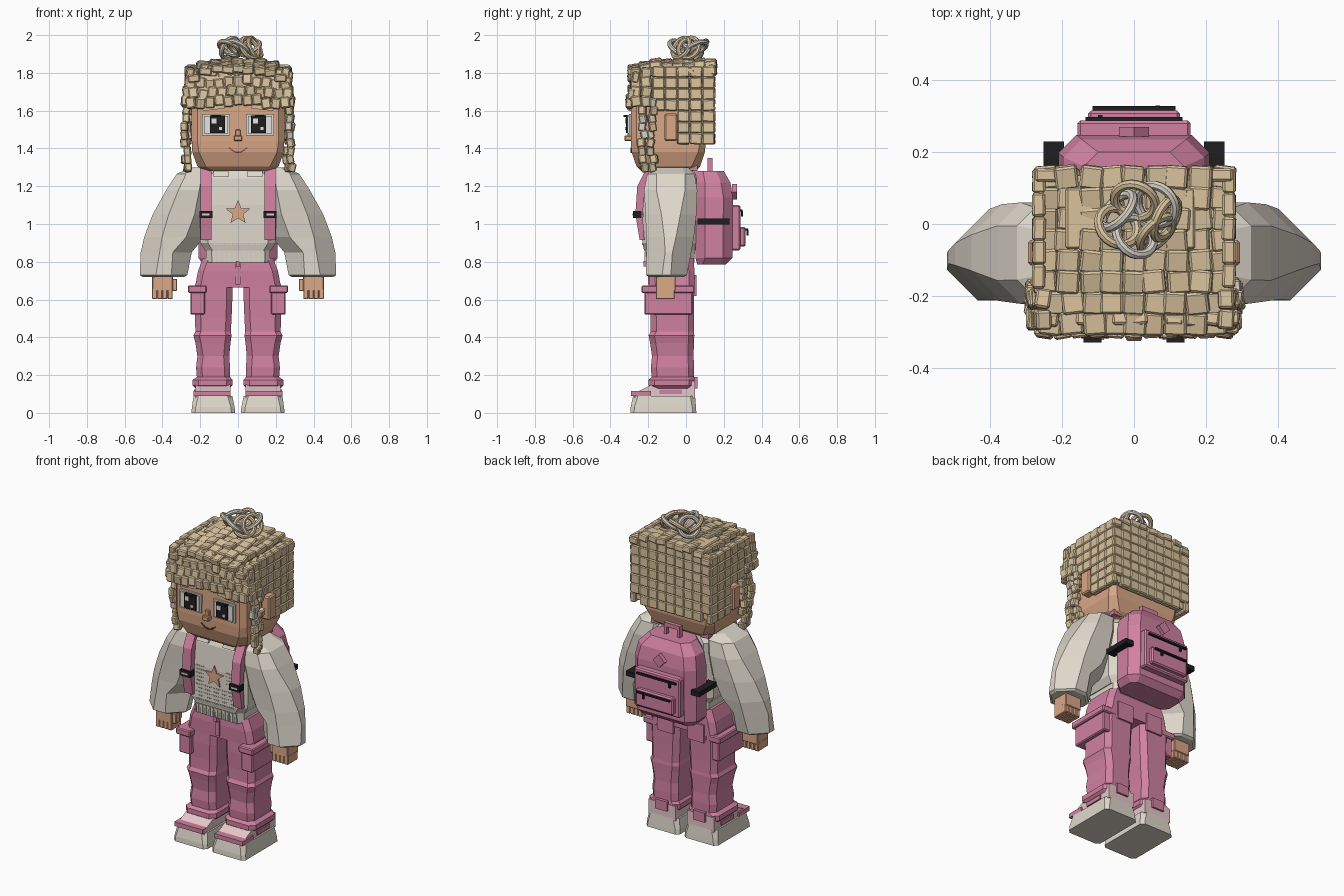
import bpy, bmesh, math, random
from mathutils import Matrix, Euler

random.seed(4)


def material(name, r, g, b):
    m = bpy.data.materials.new(name)
    lin = [(v / 255 / 12.92 if v < 11 else ((v / 255 + 0.055) / 1.055) ** 2.4) for v in (r, g, b)]
    m.diffuse_color = (*lin, 1)
    return m


SKIN = material("skin", 220, 168, 135)
HAIR = material("hair_tan", 219, 196, 158)
PALE = material("hair_pale", 214, 208, 198)
SHIRT = material("cream_cloth", 222, 215, 203)
PINK = material("pink_cloth", 209, 129, 160)
BLUSH = material("pale_pink", 232, 200, 204)
BLACK = material("black", 32, 30, 32)
WHITE = material("white", 235, 232, 228)
BROWN = material("brown", 120, 72, 58)


def finish(name, bm, mats, bevel=0.0):
    if bevel:
        bmesh.ops.bevel(bm, geom=bm.edges[:], offset=bevel, segments=1, affect='EDGES')
    bmesh.ops.recalc_face_normals(bm, faces=bm.faces[:])
    me = bpy.data.meshes.new(name)
    bm.to_mesh(me)
    bm.free()
    for m in mats:
        me.materials.append(m)
    ob = bpy.data.objects.new(name, me)
    bpy.context.collection.objects.link(ob)
    return ob


def cube(bm, c, size, rot=(0, 0, 0), mat=0):
    mtx = Matrix.Translation(c) @ Euler(rot).to_matrix().to_4x4() @ Matrix.Diagonal((*size, 1))
    for v in bmesh.ops.create_cube(bm, size=1, matrix=mtx)["verts"]:
        for f in v.link_faces:
            f.material_index = mat


def boxes(name, mat, bounds, mirror=False, bevel=0.0):
    """Boxes given as x0, x1, y0, y1, z0, z1."""
    bm = bmesh.new()
    for x0, x1, y0, y1, z0, z1 in bounds:
        for s in ((1, -1) if mirror else (1,)):
            cube(bm, (s * (x0 + x1) / 2, (y0 + y1) / 2, (z0 + z1) / 2), (x1 - x0, y1 - y0, z1 - z0))
    return finish(name, bm, [mat], bevel)


def loft(name, mat, rings, mirror=False):
    """Stacked chamfered rectangles given as z, x0, x1, y0, y1, chamfer."""
    bm = bmesh.new()
    for s in ((1, -1) if mirror else (1,)):
        loops = []
        for z, x0, x1, y0, y1, c in rings:
            pts = [(x0 + c, y0), (x1 - c, y0), (x1, y0 + c), (x1, y1 - c),
                   (x1 - c, y1), (x0 + c, y1), (x0, y1 - c), (x0, y0 + c)]
            loops.append([bm.verts.new((s * x, y, z)) for x, y in pts])
        for a, b in zip(loops, loops[1:]):
            for i in range(8):
                j = (i + 1) % 8
                bm.faces.new((a[i], a[j], b[j], b[i]))
        bm.faces.new(loops[0])
        bm.faces.new(loops[-1])
    return finish(name, bm, [mat])


def prism(name, mat, profile, x0, x1, mirror=False):
    """A (y, z) outline pushed along x."""
    bm = bmesh.new()
    for s in ((1, -1) if mirror else (1,)):
        a = [bm.verts.new((s * x0, y, z)) for y, z in profile]
        b = [bm.verts.new((s * x1, y, z)) for y, z in profile]
        bm.faces.new(a)
        bm.faces.new(b)
        for i in range(len(a)):
            j = (i + 1) % len(a)
            bm.faces.new((a[i], a[j], b[j], b[i]))
    return finish(name, bm, [mat])


# Shoes
loft("shoe_sole", SHIRT, [(0, .015, .247, -.295, .055, .02), (.03, .018, .244, -.293, .053, .02),
                          (.09, .03, .235, -.28, .048, .025)], True)
prism("shoe_upper", BLUSH, [(-.272, .08), (-.272, .105), (-.18, .15), (.048, .17), (.048, .08)], .04, .225, True)
boxes("shoe_strap", PINK, [(.04, .235, -.29, -.185, .09, .117), (.09, .17, .04, .06, .13, .19),
                           (.22, .232, -.14, -.02, .1, .125)], True)
# Trousers
loft("trouser_leg", PINK, [(.13, .045, .225, -.18, .04, .03), (.145, .03, .24, -.198, .045, .03),
                           (.175, .03, .24, -.198, .045, .03), (.19, .042, .218, -.182, .042, .03),
                           (.24, .042, .222, -.186, .043, .03), (.3, .046, .215, -.18, .04, .03),
                           (.37, .04, .225, -.19, .042, .03), (.41, .034, .236, -.198, .044, .03),
                           (.43, .038, .226, -.187, .042, .03), (.5, .034, .227, -.187, .042, .03),
                           (.6, .03, .23, -.192, .043, .03), (.68, .03, .228, -.192, .045, .03)], True)
loft("trouser_hips", PINK, [(.665, -.228, .228, -.192, .045, .03), (.75, -.212, .212, -.195, .045, .03),
                            (.82, -.185, .185, -.19, .04, .03)])
boxes("cargo_pocket", PINK, [(.175, .252, -.22, .035, .52, .64), (.165, .265, -.235, .045, .635, .675)], True, .006)
boxes("back_pocket", PINK, [(.05, .16, .04, .055, .62, .73)], True)
boxes("trouser_fly", PINK, [(-.012, .012, -.202, -.18, .68, .79), (-.01, .01, -.225, -.19, .775, .805)])
# Sweater
loft("sweater", SHIRT, [(.86, -.175, .175, -.222, .05, .04), (.9, -.2, .2, -.23, .055, .04),
                        (1.1, -.2, .2, -.228, .055, .04), (1.24, -.2, .2, -.215, .055, .04),
                        (1.31, -.14, .14, -.18, .04, .04)])
loft("sweater_hem", SHIRT, [(.795, -.168, .168, -.212, .045, .03), (.865, -.17, .17, -.215, .047, .03)])
boxes("hem_ribs", SHIRT, [(-.13 + .026 * i, -.118 + .026 * i, -.22, -.2, .8, .855) for i in range(11)])
boxes("knit_bumps", SHIRT, [(-.126 + .0147 * i, -.12 + .0147 * i, -.233, -.22, .89 + .023 * k, .896 + .023 * k)
                            for i in range(18) for k in range(10)
                            if not (abs(i - 8.5) < 5 and k > 4)])
loft("sleeve", SHIRT, [(1.3, .17, .25, -.17, .01, .03), (1.265, .14, .325, -.205, .045, .05),
                       (1.18, .14, .38, -.222, .06, .065), (1.05, .145, .452, -.215, .055, .085),
                       (.93, .18, .497, -.21, .042, .095), (.85, .245, .515, -.21, .028, .1),
                       (.73, .268, .52, -.212, .005, .085), (.72, .285, .505, -.195, -.01, .07)], True)
prism("collar_flap", SHIRT, [(-.225, 1.25), (-.2, 1.31), (-.16, 1.31), (-.18, 1.25)], .05, .13, True)
# Star patch
bm = bmesh.new()
star = [bm.verts.new(((.068 if i % 2 == 0 else .029) * math.sin(i * math.pi / 5), -.237,
                      1.06 + (.068 if i % 2 == 0 else .029) * math.cos(i * math.pi / 5))) for i in range(10)]
face = bm.faces.new(star)
ext = bmesh.ops.extrude_face_region(bm, geom=[face])["geom"]
bmesh.ops.translate(bm, vec=(0, .009, 0), verts=[g for g in ext if isinstance(g, bmesh.types.BMVert)])
finish("star_patch", bm, [SKIN])
# Hands with fingers and thumb
boxes("hand", SKIN, [(.345, .455, -.16, -.055, .645, .74)]
      + [(.346 + .0275 * i, .373 + .0275 * i, -.16, -.06, .602, .66) for i in range(4)]
      + [(.322, .35, -.15, -.11, .645, .71)], True, .004)
# Head
loft("head", SKIN, [(1.28, -.18, .18, -.235, .05, .05), (1.305, -.215, .215, -.262, .075, .045),
                    (1.38, -.242, .242, -.288, .1, .035), (1.44, -.245, .245, -.292, .105, .03),
                    (1.75, -.245, .245, -.29, .105, .03)])
boxes("ear", SKIN, [(.23, .295, -.115, -.045, 1.44, 1.585)], True, .008)
boxes("nose", SKIN, [(-.022, .022, -.325, -.28, 1.44, 1.468), (-.014, .014, -.31, -.28, 1.46, 1.5)], bevel=.004)
# Eyes
boxes("eye_frame", SHIRT, [(.042, .19, -.302, -.285, 1.468, 1.582)], True)
boxes("eye_white", WHITE, [(.052, .18, -.31, -.29, 1.478, 1.572)], True)
boxes("eye_pupil", BLACK, [(.07, .148, -.318, -.3, 1.482, 1.574), (.09, .14, -.33, -.31, 1.566, 1.578)], True)
bm = bmesh.new()
for s in (1, -1):
    cube(bm, (s * .11 - .018, -.318, 1.546), (.026, .008, .026))
    cube(bm, (s * .11 + .018, -.318, 1.505), (.016, .008, .016))
finish("eye_glint", bm, [WHITE])
bm = bmesh.new()
for s in (1, -1):
    cube(bm, (s * .13, -.295, 1.615), (.115, .018, .02), (0, s * .12, 0))
finish("eyebrow", bm, [HAIR])
bm = bmesh.new()
for i in range(-4, 5):
    cube(bm, (i * .011, -.291, 1.38 + .0013 * i * i), (.0125, .008, .006), (0, -.24 * i / 2.2, 0))
finish("mouth", bm, [BROWN])
# Hair base under the tiles, stepped to a soft dome
for half, drop in ((.2, 0), (.258, .04)):
    prism("hair_base", HAIR, [(-.298, 1.68), (-.28, 1.8 - drop), (-.2, 1.835 - drop), (.135, 1.845 - drop),
                              (.135, 1.44), (-.015, 1.44), (-.015, 1.6), (-.17, 1.6), (-.17, 1.68)], -half, half)
# Hair tiles: top, back, sides, fringe and hanging curls
bm = bmesh.new()
rnd = random.uniform


def tile(c, size, j, pale=0.0, tilt=0.0):
    cube(bm, c, size, (tilt + rnd(-j, j), rnd(-j, j), rnd(-j, j)), int(random.random() < pale))


for i in range(9):
    u = i / 4 - 1
    for j in range(8):
        w = .245 if j > 1 else .228
        front = max(0, 2 - j)
        tile((u * w + rnd(-.006, .006), -.276 + .058 * j, 1.85 - .045 * u ** 4 - .014 * front + rnd(-.006, .006)),
             (.063, .064, .04), .13, 0, .12)
    for k in range(7):
        if k or abs(u) < 1:
            tile((u * .243, .136, 1.452 + .06 * k), (.063, .036, .062), .035)
for s in (1, -1):
    for j in range(5):
        y = -.145 + .066 * j
        for k in range(0 if y > -.02 else 3, 7):
            tile((s * .264, y, 1.452 + .059 * k), (.036, .066, .06), .05)
    for y in (-.265, -.21):
        for k in range(4):
            tile((s * (.278 - .008 * k), y, 1.65 + .05 * k), (.042, .054, .057), .2, .1)
    for k in range(9):
        for y in (-.225, -.18):
            tile((s * (.272 + rnd(-.016, .014)), y + rnd(-.012, .012), 1.3 + .043 * k),
                 (.038, .04, .048), .25, .15)
for i in range(11):
    for r in range(4):
        u = (i - 5 + (r % 2) * .3) / 5
        tile((u * .25, -.298 + .011 * r, 1.662 + .05 * r + rnd(-.014, .01) - .025 * abs(u)),
             (.05, .036, .058), .18)
finish("hair_tiles", bm, [HAIR, PALE], .006)
boxes("hair_crown", HAIR, [(-.19, .17, -.07, .1, 1.84, 1.862)], bevel=.006)
# Knotted bun from interlocked rings
for k in range(7):
    a = k * math.tau / 7
    bpy.ops.mesh.primitive_torus_add(major_radius=.058, minor_radius=.0135, major_segments=20, minor_segments=8,
                                     location=(.018 + .07 * math.cos(a), .015 + .05 * math.sin(a), 1.932),
                                     rotation=(.4 * math.cos(a * 2), 1.1 if k % 3 == 0 else -.6, a))
    ring = bpy.context.object
    ring.name = "bun_ring"
    ring.data.materials.append(PALE if k % 2 else HAIR)
    bpy.ops.object.shade_smooth_by_angle()
# Backpack
loft("backpack_body", PINK, [(.785, -.18, .18, .06, .21, .03), (.82, -.21, .21, .05, .245, .05),
                             (1.14, -.21, .21, .05, .248, .05), (1.22, -.195, .195, .05, .235, .05),
                             (1.28, -.14, .14, .05, .2, .04)])
boxes("backpack_pocket", PINK, [(-.157, .157, .23, .288, .86, 1.1), (-.128, .128, .28, .315, .88, .985)], bevel=.008)
boxes("backpack_zip", BLACK, [(-.135, .135, .28, .298, 1.065, 1.078), (-.115, .115, .305, .328, .965, .976),
                              (-.1, -.088, .29, .303, 1.04, 1.07), (.06, .072, .32, .33, .94, .97)])
boxes("backpack_side_strap", BLACK, [(.195, .252, .06, .23, .998, 1.028)], True)
boxes("backpack_handle", PINK, [(.035, .055, .115, .14, 1.27, 1.34)], True)
boxes("backpack_handle_top", PINK, [(-.055, .055, .115, .14, 1.325, 1.35)])
bm = bmesh.new()
cube(bm, (0, .256, 1.17), (.058, .026, .058), (0, math.pi / 4, 0))
finish("backpack_patch", bm, [PINK])
# Shoulder straps with buckles
prism("shoulder_strap", PINK, [(.06, 1.31), (-.1, 1.325), (-.2, 1.315), (-.258, 1.2), (-.268, 1.05), (-.245, .915),
                               (-.22, .915), (-.23, 1.05), (-.215, 1.2), (-.17, 1.28), (-.1, 1.295), (.06, 1.28)],
      .14, .198, True)
boxes("strap_buckle", BLACK, [(.135, .205, -.28, -.235, 1.032, 1.07)], True)
boxes("buckle_slot", SHIRT, [(.15, .19, -.283, -.275, 1.046, 1.056)], True)
